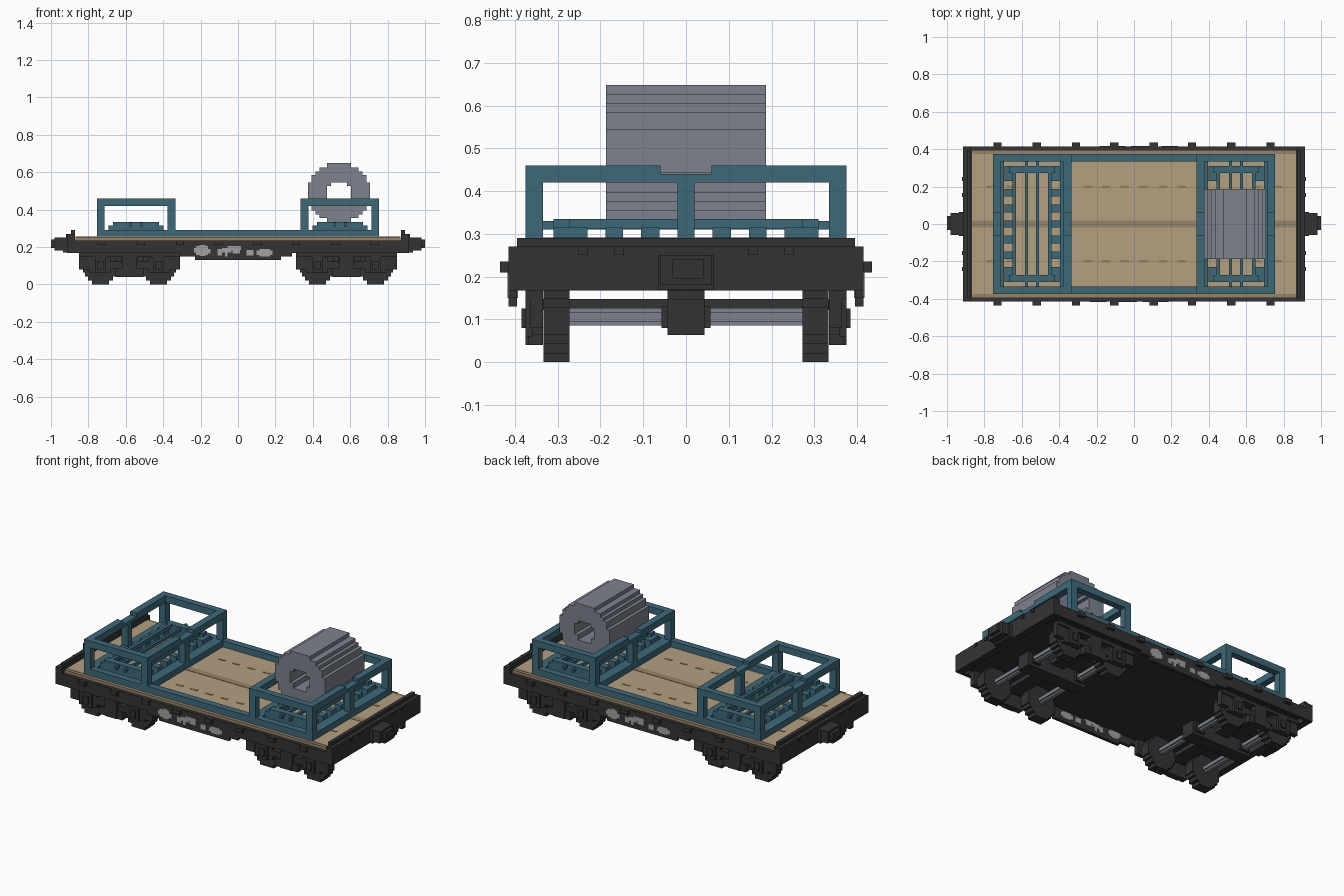
import bpy, bmesh

cube = bpy.data.objects.get("Cube")
if cube:
    bpy.data.objects.remove(cube, do_unlink=True)


def material(name, r, g, b):
    m = bpy.data.materials.new(name)
    m.use_nodes = True
    m.diffuse_color = (r, g, b, 1)
    m.node_tree.nodes["Principled BSDF"].inputs["Base Color"].default_value = (r, g, b, 1)
    return m


DARK = material("dark iron", .034, .034, .034)
TEAL = material("teal paint", .048, .141, .190)
TAN = material("tan wood", .456, .352, .216)
BROWN = material("shaded wood", .300, .230, .135)
STEEL = material("blue grey steel", .202, .223, .266)
MARK = material("pale grey marking", .36, .36, .35)


def boxes(name, mat, items):
    """One object from boxes given as (x0, x1, y0, y1, z0, z1)."""
    bm = bmesh.new()
    for x0, x1, y0, y1, z0, z1 in items:
        v = bmesh.ops.create_cube(bm, size=1)["verts"]
        bmesh.ops.scale(bm, vec=(x1 - x0, y1 - y0, z1 - z0), verts=v)
        bmesh.ops.translate(bm, vec=((x0 + x1) / 2, (y0 + y1) / 2, (z0 + z1) / 2), verts=v)
    me = bpy.data.meshes.new(name)
    bm.to_mesh(me)
    bm.free()
    me.materials.append(mat)
    ob = bpy.data.objects.new(name, me)
    bpy.context.collection.objects.link(ob)
    return ob


def mx(items):
    return items + [(-b, -a, c, d, e, f) for a, b, c, d, e, f in items]


def my(items):
    return items + [(a, b, -d, -c, e, f) for a, b, c, d, e, f in items]


def shift(items, dx):
    return [(a + dx, b + dx, c, d, e, f) for a, b, c, d, e, f in items]


# Deck boards and edge planks
boxes("deck", TAN, [(-.87, .87, -.375, .375, .21, .255)])
boxes("deck_edge_planks", BROWN, my([(-.87, .87, .375, .395, .235, .253)]))
boxes("deck_centre_plank", BROWN, [(-.87, .87, -.02, .02, .254, .257)])
boxes("deck_bolts", BROWN, my([(x - .022, x + .022, .192, .207, .254, .257)
                               for x in [-.77, -.66, -.245, -.15, -.05, .05, .155, .255, .66, .77]]))

# Underframe: floor plate, side sills with a deeper middle, end beams
boxes("floor_plate", DARK, [(-.88, .88, -.4, .4, .2, .234)])
boxes("side_sills", DARK, my([(-.9, .9, .395, .415, .167, .236),
                              (-.31, .29, .395, .415, .15, .167),
                              (-.23, .23, .395, .415, .13, .15)]))
boxes("end_beams", DARK, mx([(.872, .914, -.415, .415, .167, .27),
                             (.872, .893, -.395, .395, .27, .29)]))
boxes("end_beam_brackets", DARK, mx(my([(.91, .92, y, y + .022, .25, .27) for y in (.145, .23)])))
boxes("stake_pockets", DARK, my([(x - .022, x + .022, .415, .435, .21, .235)
                                 for x in [-.73, -.52, -.31, -.105, .105, .31, .52, .73]]))

# Couplers
boxes("couplers", DARK, mx([(.91, .935, -.065, .065, .17, .25),
                            (.935, .98, -.06, .06, .18, .25),
                            (.98, 1, -.032, .042, .195, .24)]))

# Worn pale patches on the outside and inside of both sills
PATCHES = [(-.235, -.225, .17, .195), (-.225, -.16, .158, .205), (-.16, -.148, .165, .19),
           (-.205, -.175, .152, .212), (-.11, -.085, .155, .188), (-.085, -.035, .17, .195),
           (-.07, -.055, .15, .17), (-.055, .015, .185, .205), (-.03, .01, .165, .185),
           (.045, .082, .155, .185), (.1, .185, .158, .182), (.115, .17, .15, .19)]
front = [(a, b, y, y + .004, c, d) for a, b, c, d in PATCHES for y in (-.417, -.397)]
boxes("sill_patches", MARK, front +
      [(-b, -a, -d, -c, e, f) for a, b, c, d, e, f in front] +
      [(a, b, -.396, -.393, c, d) for a, b, c, d in PATCHES] +
      [(-b, -a, .393, .396, c, d) for a, b, c, d in PATCHES])

# Bogies
WHEEL = [(0, .02, .045), (.02, .042, .067), (.042, .063, .083), (.063, .128, .093),
         (.128, .15, .083), (.15, .17, .067), (.17, .19, .045)]
for side, cx in (("right", -.58), ("left", .58)):
    frame = my(mx([(.215, .27, .335, .365, .08, .167),      # frame ends
                   (.1, .215, .335, .36, .063, .167),       # axle guards
                   (.125, .185, .36, .375, .06, .15),       # axle boxes
                   (.14, .17, .375, .385, .08, .125),
                   (.0, .1, .335, .36, .085, .122),         # middle bar
                   (.0, .27, .335, .375, .147, .167),       # top bar
                   (.0, .04, .335, .375, .04, .15),         # spring block
                   (.04, .075, .335, .37, .04, .085)]))
    boxes(side + "_bogie_frame", DARK, shift(frame, cx))
    boxes(side + "_bogie_bolster", DARK, shift([(-.045, .045, -.345, .345, .122, .147),
                                               (-.2, .2, -.043, .043, .063, .147),
                                               (-.06, .06, -.043, .043, .147, .205)], cx))
    wheels, axles = [], []
    for wx in (-.155, .155):
        wheels += my([(cx + wx - h, cx + wx + h, .272, .333, a, b) for a, b, h in WHEEL])
        wheels.append((cx + wx - .03, cx + wx + .03, -.057, .057, .08, .13))
        axles += [(cx + wx - .021, cx + wx + .021, -.3, .3, .095, .116),
                  (cx + wx - .011, cx + wx + .011, -.3, .3, .085, .126)]
    boxes(side + "_wheels", DARK, wheels)
    boxes(side + "_axles", STEEL, axles)

# Teal load frames joined by long rails
boxes("long_rails", TEAL, my([(-.34, .34, .335, .375, .25, .292)]))
for side, cx in (("right", -.545), ("left", .545)):
    cage = my([(-.21, .21, .335, .375, .25, .292),                # base rails
               (-.21, .21, .335, .375, .42, .46)])                # top rails
    cage += mx([(.15, .21, -.335, .335, .25, .292),               # base ends
                (.168, .21, -.06, .06, .42, .44),                 # dipped top centre
                (.168, .21, -.02, .02, .292, .42)])               # centre post
    cage += mx(my([(.168, .21, .06, .335, .42, .46),              # top ends
                   (.168, .21, .335, .375, .292, .42)]))          # corner posts
    boxes(side + "_load_frame", TEAL, shift(cage, cx))

    # Cradle: toothed feet, rails, cross bars and slats
    feet = [(.105, .148, a, b, .25, .315)
            for a, b in ((.23, .31), (.147, .188), (.062, .105))]
    cradle = mx(my(feet)) + mx([(.105, .148, -.02, .02, .25, .315),
                                (.085, .122, -.31, .31, .313, .335),
                                (.022, .037, -.335, .335, .31, .33)])
    cradle += my([(-.147, .147, .272, .31, .25, .312),
                  (-.122, .122, .272, .31, .312, .335)])
    # keep the open gaps between the teeth visible from above
    cradle = [(a, b, c, d, e, f) if (c, d) != (-.31, .31) else
              ((.085, .105, c, d, e, f) if a > 0 else (-.105, -.085, c, d, e, f))
              for a, b, c, d, e, f in cradle]
    boxes(side + "_cradle", TEAL, shift(cradle, cx))

# Stepped steel coil: rows of (z0, z1, half width, half width of hole)
COIL = [(.33, .355, .065, 0), (.355, .375, .105, 0), (.375, .395, .125, 0),
        (.395, .43, .146, 0), (.43, .442, .146, .043), (.442, .46, .166, .043),
        (.46, .525, .166, .064), (.525, .545, .166, .043), (.545, .585, .146, 0),
        (.585, .605, .125, 0), (.605, .626, .105, 0), (.626, .648, .065, 0)]
rows = []
for z0, z1, h, hole in COIL:
    if hole:
        rows += mx([(hole, h, -.187, .187, z0, z1)])
    else:
        rows.append((-h, h, -.187, .187, z0, z1))
boxes("steel_coil", STEEL, shift(rows, .54))
